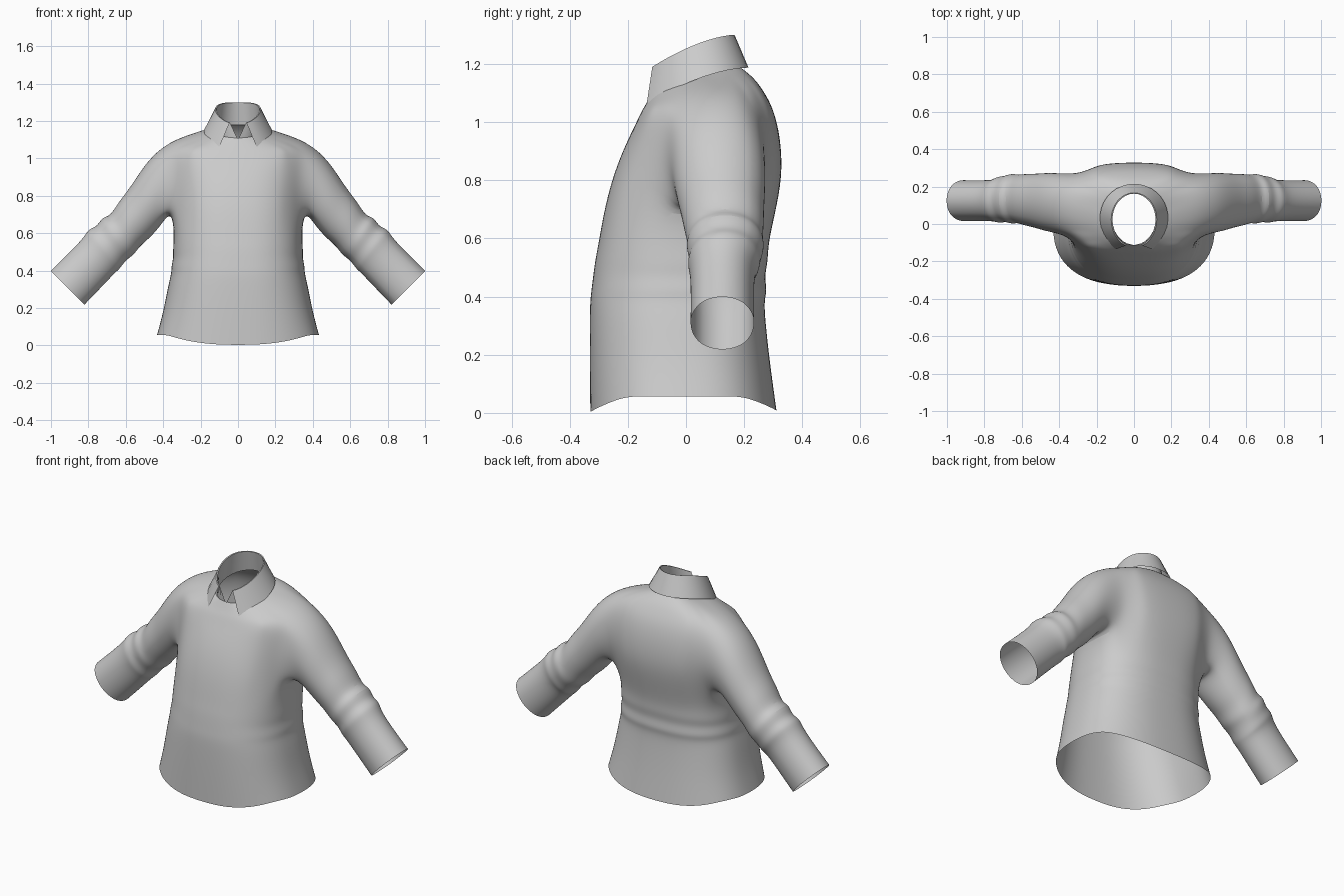
import bpy, math
from math import sin, cos, radians, atan2
from mathutils import Vector

if "Cube" in bpy.data.objects:
    bpy.data.objects.remove(bpy.data.objects["Cube"])


def spow(v, p):
    return 0.0 if abs(v) < 1e-6 else math.copysign(abs(v) ** p, v)


def finish(name, verts, faces, levels, angle):
    me = bpy.data.meshes.new(name)
    me.from_pydata([tuple(v) for v in verts], [], faces)
    ob = bpy.data.objects.new(name, me)
    bpy.context.collection.objects.link(ob)
    m = ob.modifiers.new("mirror", 'MIRROR')
    m.use_clip = True
    if levels:
        s = ob.modifiers.new("smooth", 'SUBSURF')
        s.levels = s.render_levels = levels
    bpy.ops.object.select_all(action='DESELECT')
    ob.select_set(True)
    bpy.context.view_layer.objects.active = ob
    bpy.ops.object.shade_smooth_by_angle(angle=radians(angle))
    return ob


# Torso rows: half width, side y, front y, back y, front z, side z, back z
rows = [
    (.434, .00, -.330, .312, .003, .057, .008),
    (.400, .00, -.332, .288, .18, .18, .18),
    (.372, .00, -.332, .272, .33, .33, .33),
    (.356, .00, -.330, .270, .39, .39, .39),
    (.358, .01, -.325, .280, .43, .42, .42),
    (.346, .01, -.319, .270, .48, .47, .47),
    (.349, .02, -.312, .283, .53, .51, .52),
    (.342, .02, -.302, .282, .58, .59, .58),
    (.346, .07, -.278, .315, .72, .745, .72),
    (.350, .09, -.243, .332, .84, .84, .83),
    (.365, .10, -.205, .325, .93, .94, .95),
    (.378, .10, -.175, .300, .99, 1.04, 1.05),
    (.370, .10, -.152, .265, 1.04, 1.107, 1.11),
    (.25, .07, -.136, .232, 1.065, 1.128, 1.155),
    (.122, .035, -.112, .185, 1.11, 1.158, 1.19),
]
SEG, C0, C1, R0, R1 = 20, 7, 14, 8, 12   # columns, armhole columns and rows
verts, faces = [], []
for r, (a, yc, yf, yb, zf, zs, zb) in enumerate(rows):
    pw = .55 if R0 < r < R1 else .66 if R0 <= r <= R1 else .8
    for i in range(SEG + 1):
        th = radians(-90 + 180 * i / SEG)
        s, c = sin(th), cos(th)
        y = yc + (spow(s, pw) * (yb - yc) if s > 0 else spow(s, .8) * (yc - yf))
        k = min(1, (c / .85) ** 2) if r < R1 else 1 - abs(s)
        verts.append(Vector((a * spow(c, .8), y, zs * k + (zb if s > 0 else zf) * (1 - k))))


def vid(r, c):
    return r * (SEG + 1) + c


for r in range(len(rows) - 1):
    for c in range(SEG):
        if not (R0 <= r < R1 and C0 <= c < C1):
            faces.append((vid(r, c), vid(r, c + 1), vid(r + 1, c + 1), vid(r + 1, c)))

# Sleeve grown out of the armhole: top x,z, bottom x,z, centre y, half depth
loop = [vid(R0, c) for c in range(C0, C1)] + [vid(r, C1) for r in range(R0, R1)]
loop += [vid(R1, c) for c in range(C1, C0, -1)] + [vid(r, C0) for r in range(R1, R0, -1)]
n = len(loop)
ymid = (C0 + C1) / 2
phis = []
for v in loop:
    r, c = divmod(v, SEG + 1)
    phis.append(atan2((c - ymid) / (C1 - C0), (r - (R0 + R1) / 2) / (R1 - R0)))
sleeve = [
    (.475, 1.025, .375, .70, .115, .177),
    (.53, .92, .42, .63, .118, .160),
    (.585, .835, .475, .57, .125, .148),
    (.645, .76, .525, .53, .13, .142),
    (.685, .69, .555, .485, .135, .132),
    (.725, .69, .585, .465, .135, .14),
    (.755, .635, .61, .44, .135, .125),
    (.80, .625, .635, .405, .13, .13),
    (.825, .577, .65, .395, .125, .114),
    (.91, .49, .735, .305, .125, .112),
    (1.003, .40, .82, .217, .125, .113),
]
prev = loop
for tx, tz, bx, bz, yc, ry in sleeve:
    ctr = Vector(((tx + bx) / 2, yc, (tz + bz) / 2))
    up = Vector(((tx - bx) / 2, 0, (tz - bz) / 2))
    ring = []
    for p in phis:
        ring.append(len(verts))
        verts.append(ctr + up * cos(p) + Vector((0, ry * sin(p), 0)))
    for k in range(n):
        j = (k + 1) % n
        faces.append((prev[k], prev[j], ring[j], ring[k]))
    prev = ring

# Relax the armhole so that the sleeve flows out of the torso
links = {}
for f in faces:
    for k in range(4):
        links.setdefault(f[k], set()).add(f[k - 1])
        links.setdefault(f[k - 1], set()).add(f[k])
first = len(rows) * (SEG + 1)
inside = {vid(r, c) for r in range(R0, R1 + 1) for c in range(C0 - 2, C1 + 3)}
soft = [v for v in inside if v in links] + list(range(first, first + n))
for step in range(3):
    new = {v: verts[v].lerp(sum((verts[u] for u in links[v]), Vector()) / len(links[v]), .4)
           for v in soft}
    for v, p in new.items():
        verts[v] = p

# Drop the unused vertices inside the armhole
used = {v: i for i, v in enumerate(sorted(links))}
finish("shirt_body", [verts[v] for v in used], [tuple(used[v] for v in f) for f in faces], 2, 60)


# Collar: inner stand, fold line and turned-down leaf
def edge(start, a, yc, bf, bb, y0, y1, z0, z1, p, count=14):
    pts = []
    for i in range(count + 1):
        th = radians(start + (90 - start) * i / count)
        s, c = sin(th), cos(th)
        y = yc + s * (bb if s > 0 else bf)
        f = min(1, max(0, (y - y0) / (y1 - y0)))
        x = a * c if c > 1e-6 else 0
        pts.append(Vector((x, y, z0 + (z1 - z0) * (1 - (1 - f) ** p))))
    return pts


stand = edge(-90, .124, .035, .148, .15, -.113, .185, 1.10, 1.18, 1.2)
fold_in = edge(-68, .115, .025, .146, .137, -.115, .162, 1.188, 1.298, 1.6)
fold_out = edge(-68, .122, .025, .152, .142, -.116, .167, 1.19, 1.30, 1.6)
leaf = edge(-57, .182, .035, .203, .18, -.135, .215, 1.062, 1.187, 1.7)
middle = [(p * .5 + q * .5) for p, q in zip(fold_out, leaf)]
bands = [stand, fold_in, fold_out, middle, leaf]
cv = [p for b in bands for p in b]
w = len(stand)
cf = [(r * w + i, (r + 1) * w + i, (r + 1) * w + i + 1, r * w + i + 1)
      for r in range(len(bands) - 1) for i in range(w - 1)]
finish("collar", cv, cf, 0, 40)
